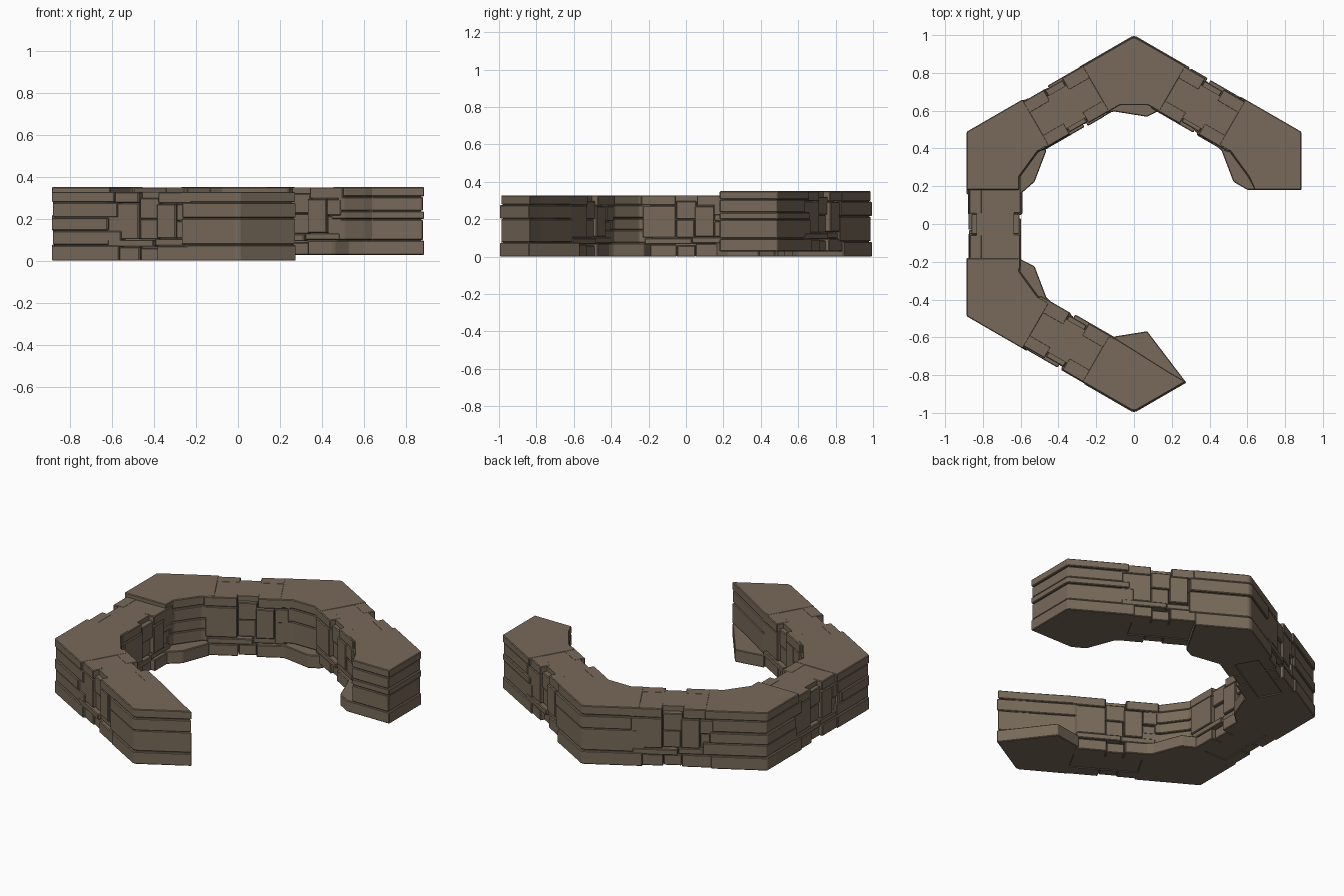
import bpy, bmesh, random
from math import sin, cos, tan, radians

if "Cube" in bpy.data.objects:
    bpy.data.objects.remove(bpy.data.objects["Cube"])

random.seed(4)
mat = bpy.data.materials.new("brown_stone")
mat.diffuse_color = (0.185, 0.142, 0.1, 1)
mat.use_nodes = True
mat.node_tree.nodes["Principled BSDF"].inputs["Base Color"].default_value = mat.diffuse_color


def side_pt(a, s, d):
    """Point on a hexagon side: s along it (counter-clockwise), d out from the centre."""
    if a % 180 == 0:    # the left and right sides sit slightly further out
        d += 0.02
    a = radians(a)
    return (d * cos(a) - s * sin(a), d * sin(a) + s * cos(a))


def polar(a, r):
    return (r * cos(radians(a)), r * sin(radians(a)))


def slab(bm, pts, z0, z1, bevel=0.004):
    """Bevelled stone from a plan outline."""
    t = bmesh.new()
    f = t.faces.new([t.verts.new((x, y, z0)) for x, y in pts])
    r = bmesh.ops.extrude_face_region(t, geom=[f])
    bmesh.ops.translate(t, vec=(0, 0, z1 - z0),
                        verts=[v for v in r["geom"] if isinstance(v, bmesh.types.BMVert)])
    bmesh.ops.recalc_face_normals(t, faces=t.faces)
    if bevel:
        bmesh.ops.bevel(t, geom=t.edges[:], offset=bevel, segments=1, affect='EDGES')
    me = bpy.data.meshes.new("tmp")
    t.to_mesh(me)
    bm.from_mesh(me)
    bpy.data.meshes.remove(me)
    t.free()


def finish(bm, name, zlo, zhi):
    """Fit the 0..0.33 courses to this section's height and make the object."""
    for v in bm.verts:
        v.co.z = zlo + v.co.z / 0.33 * (zhi - zlo)
    me = bpy.data.meshes.new(name)
    bm.to_mesh(me)
    bm.free()
    me.materials.append(mat)
    bpy.context.collection.objects.link(bpy.data.objects.new(name, me))


def corner_outline(a, do, s0, s1, inner, c=0.012):
    e = do * tan(radians(30)) - c
    return [side_pt(a - 30, s0, do), side_pt(a - 30, e, do),
            side_pt(a + 30, -e, do), side_pt(a + 30, -s1, do)] + inner


def build_corner(name, a, foot, zlo, zhi, joints, free=0):
    """free: 1 or -1 marks the side on which the wall ends."""
    bm = bmesh.new()
    z = [0.0] + joints + [0.33]
    for i in range(len(z) - 1):
        last = i == len(z) - 2
        do = 0.866 if i % 2 == 0 else 0.86
        di = (0.582, 0.588, 0.584)[i % 3]
        # ragged starts where the corner meets a straight wall, flush at a free end
        s0, s1 = (random.uniform(0.14, 0.23) for _ in range(2))
        if last:
            s0 = s1 = 0.18
        if free < 0:
            s0 = 0.18
        if free > 0:
            s1 = 0.18
        # cut-off inside corner
        inner = [side_pt(a + 30, -s1, di), side_pt(a + 30, -0.25, di),
                 side_pt(a - 30, 0.25, di), side_pt(a - 30, s0, di)]
        if i == 0:      # foot slab reaching inward
            mid = [polar(a + 7 * foot, 0.572), polar(a - 10 * foot, 0.605)]
            mid = mid if foot > 0 else mid[::-1]
            inner = [inner[0]] + mid + [inner[-1]]
            if free > 0:
                inner = inner[1:]
        elif free > 0:  # clipped free end
            inner = [(0.18, -0.78), (-0.09, -0.61), inner[-1]]
        elif free < 0:
            inner[-1] = side_pt(a - 30, s0, 0.62)
        top = z[i + 1] - (0 if last else 0.003)
        slab(bm, corner_outline(a, do, s0, s1, inner), z[i], top)
    # solid core behind the joints
    core = [side_pt(a + 30, -0.2, 0.6), side_pt(a + 30, -0.25, 0.6),
            side_pt(a - 30, 0.25, 0.6), side_pt(a - 30, 0.2, 0.63 if free < 0 else 0.6)]
    if free > 0:
        core = [(0.17, -0.78), (-0.10, -0.62), side_pt(a - 30, 0.2, 0.6)]
    slab(bm, corner_outline(a, 0.852, 0.2, 0.2, core), 0.005, 0.325, 0)
    finish(bm, name, zlo, zhi)


def build_straight(name, a, zlo, zhi):
    bm = bmesh.new()

    def stone(s0, s1, d0, d1, z0, z1, bevel=0.004):
        slab(bm, [side_pt(a, s0, d0), side_pt(a, s0, d1),
                  side_pt(a, s1, d1), side_pt(a, s1, d0)], z0, z1, bevel)

    stone(-0.24, 0.24, 0.615, 0.815, 0.004, 0.329, 0)
    # facing stones: along start, end, z range, projection from the core
    face = [(-0.24, -0.05, 0.0, 0.065, 0.04), (-0.048, 0.05, 0.0, 0.06, 0.024),
            (0.052, 0.24, 0.0, 0.07, 0.044), (-0.22, 0.03, 0.067, 0.10, 0.046),
            (0.032, 0.22, 0.072, 0.105, 0.034), (-0.23, -0.055, 0.103, 0.275, 0.04),
            (-0.053, 0.045, 0.103, 0.2, 0.024), (-0.053, 0.055, 0.202, 0.30, 0.03),
            (0.048, 0.15, 0.107, 0.272, 0.044), (0.152, 0.23, 0.107, 0.19, 0.03),
            (0.152, 0.23, 0.192, 0.272, 0.038), (-0.24, -0.055, 0.277, 0.33, 0.042),
            (0.058, 0.24, 0.275, 0.33, 0.04)]
    for sign, base in ((1, 0.815), (-1, 0.62)):
        for s0, s1, z0, z1, p in face:
            p += random.uniform(-0.005, 0.005)
            lo, hi = (s0, s1) if sign > 0 else (-s1, -s0)
            stone(lo, hi, base - sign * 0.03, base + sign * p, z0, z1)
    finish(bm, name, zlo, zhi)


# Corners: angle, foot direction, bottom, top, course joints
tall = [0.078, 0.205, 0.28]
fine = [0.075, 0.145, 0.208, 0.28]
build_corner("corner_right", 30, -1, 0.028, 0.35, [0.072, 0.175, 0.215, 0.285], free=-1)
build_corner("corner_back", 90, -1, 0.0, 0.35, tall)
build_corner("corner_back_left", 150, 1, 0.0, 0.35, fine)
build_corner("corner_front_left", 210, -1, 0.0, 0.328, fine)
build_corner("corner_front", 270, 1, 0.0, 0.328, tall, free=1)

# Straight walls between the corners
build_straight("wall_back_right", 60, 0.028, 0.349)
build_straight("wall_back_left", 120, 0.0, 0.349)
build_straight("wall_left", 180, 0.0, 0.327)
build_straight("wall_front_left", 240, 0.0, 0.327)
